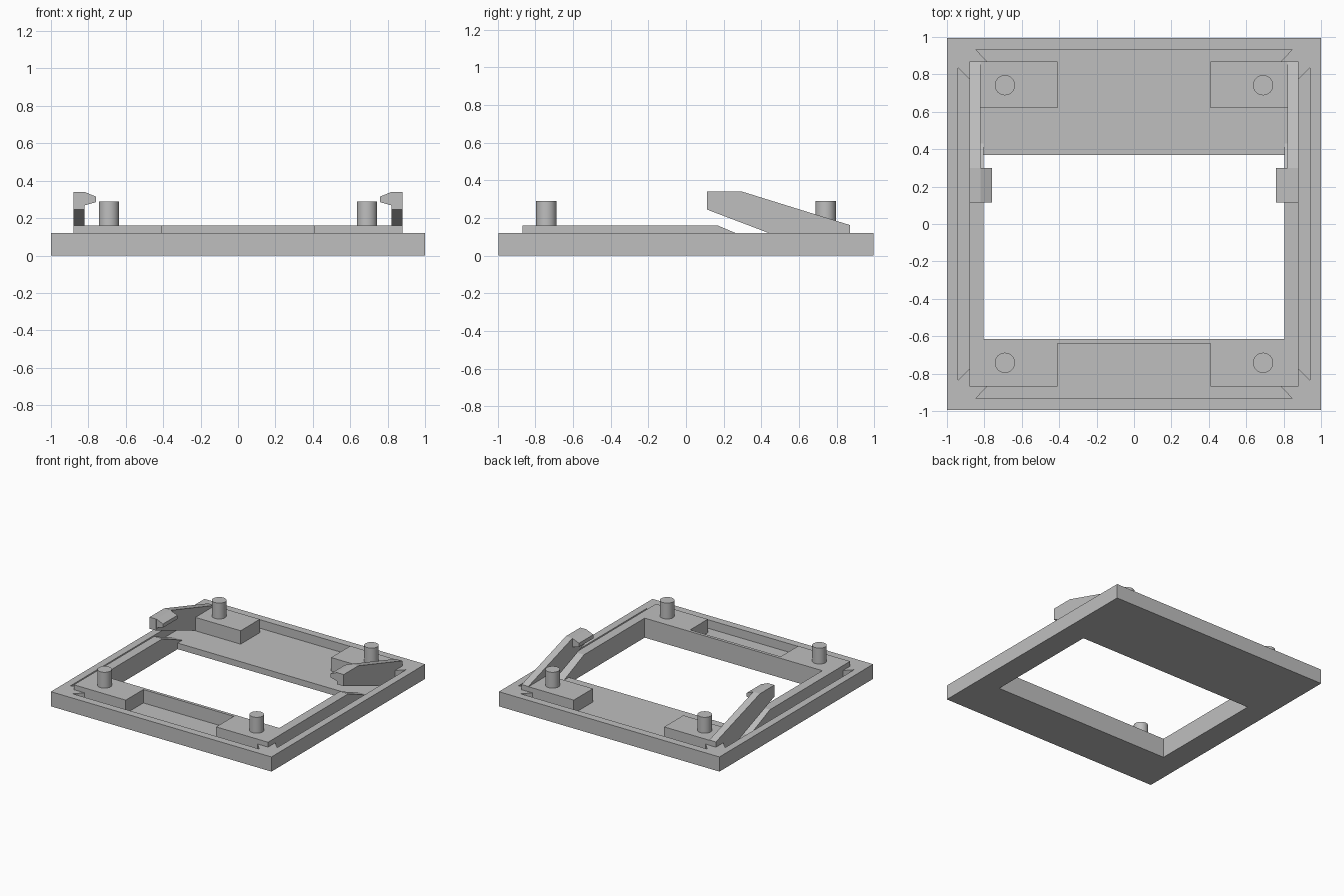
import bpy
import bmesh
from mathutils import Vector

if "Cube" in bpy.data.objects:
    bpy.data.objects.remove(bpy.data.objects["Cube"])

FLOOR, RIM, DECK = 0.05, 0.12, 0.16

grey = bpy.data.materials.new("plain_grey")
grey.diffuse_color = (0.52, 0.52, 0.52, 1)
grey.use_nodes = True
grey.node_tree.nodes["Principled BSDF"].inputs["Base Color"].default_value = grey.diffuse_color


def prism(name, points, axis, lo, hi):
    """Extrude a 2D outline along x, y or z."""
    def place(p, t):
        return {"x": (t, p[0], p[1]), "y": (p[0], t, p[1]), "z": (p[0], p[1], t)}[axis]
    bm = bmesh.new()
    face = bm.faces.new([bm.verts.new(place(p, lo)) for p in points])
    ext = bmesh.ops.extrude_face_region(bm, geom=[face])
    moved = [v for v in ext["geom"] if isinstance(v, bmesh.types.BMVert)]
    bmesh.ops.translate(bm, verts=moved, vec=Vector(place((0, 0), hi - lo)))
    bmesh.ops.recalc_face_normals(bm, faces=bm.faces)
    mesh = bpy.data.meshes.new(name)
    bm.to_mesh(mesh)
    bm.free()
    mesh.materials.append(grey)
    ob = bpy.data.objects.new(name, mesh)
    bpy.context.collection.objects.link(ob)
    return ob


def rect(x0, x1, y0, y1):
    return [(x0, y0), (x1, y0), (x1, y1), (x0, y1)]


def cut(target, cutter):
    mod = target.modifiers.new(cutter.name, "BOOLEAN")
    mod.operation, mod.object, mod.solver = "DIFFERENCE", cutter, "EXACT"
    cutter.hide_render = True
    cutter.hide_set(True)


# Square tray with a shallow pocket and a window through its floor
tray = prism("tray", rect(-1, 1, -0.995, 0.995), "z", 0, RIM)
cut(tray, prism("pocket_cutter", rect(-0.94, 0.94, -0.932, 0.932), "z", FLOOR, 0.3))
cut(tray, prism("window_cutter", rect(-0.805, 0.805, -0.615, 0.368), "z", -0.1, 0.3))

# Raised frame: front pads, thin front wall and side rails with sloping ends
half = [(0.41, -0.64), (0.41, -0.868), (0.88, -0.868), (0.88, 0.43),
        (0.805, 0.43), (0.805, -0.615)]
frame = prism("raised_frame", half + [(-x, y) for x, y in reversed(half)], "z", FLOOR, DECK)
for v in frame.data.vertices:
    if v.co.y > 0.4 and v.co.z > 0.1:
        v.co.y = 0.17

arm_side = [(0.87, FLOOR), (0.87, 0.163), (0.30, 0.34), (0.112, 0.34),
            (0.112, 0.245), (0.625, FLOOR)]
hook_front = [(0.82, 0.34), (0.76, 0.315), (0.76, 0.285), (0.82, 0.268)]
web = [(0.94, 0.835), (0.94, 0.932), (0.845, 0.932), (0.785, 0.868),
       (0.88, 0.868), (0.88, 0.775)]

for s, side in ((-1, "left"), (1, "right")):
    # Rear pads, and the leaning clip arms with their inward hooks
    prism(side + "_rear_pad", rect(*sorted((s * 0.41, s * 0.879)), 0.62, 0.868), "z", FLOOR, DECK)
    prism(side + "_clip_arm", arm_side, "x", *sorted((s * 0.82, s * 0.88)))
    prism(side + "_clip_hook", [(s * x, z) for x, z in hook_front], "y", 0.114, 0.30)
    for t, end in ((-1, "front"), (1, "rear")):
        # Diagonal corner webs and locating pegs
        prism(f"{side}_{end}_web", [(s * x, t * y) for x, y in web], "z", FLOOR, RIM)
        bpy.ops.mesh.primitive_cylinder_add(vertices=32, radius=0.054, depth=0.13,
                                            location=(s * 0.69, t * 0.742, DECK + 0.065))
        peg = bpy.context.object
        peg.name = f"{side}_{end}_peg"
        peg.data.materials.append(grey)
        bpy.ops.object.shade_smooth_by_angle()
